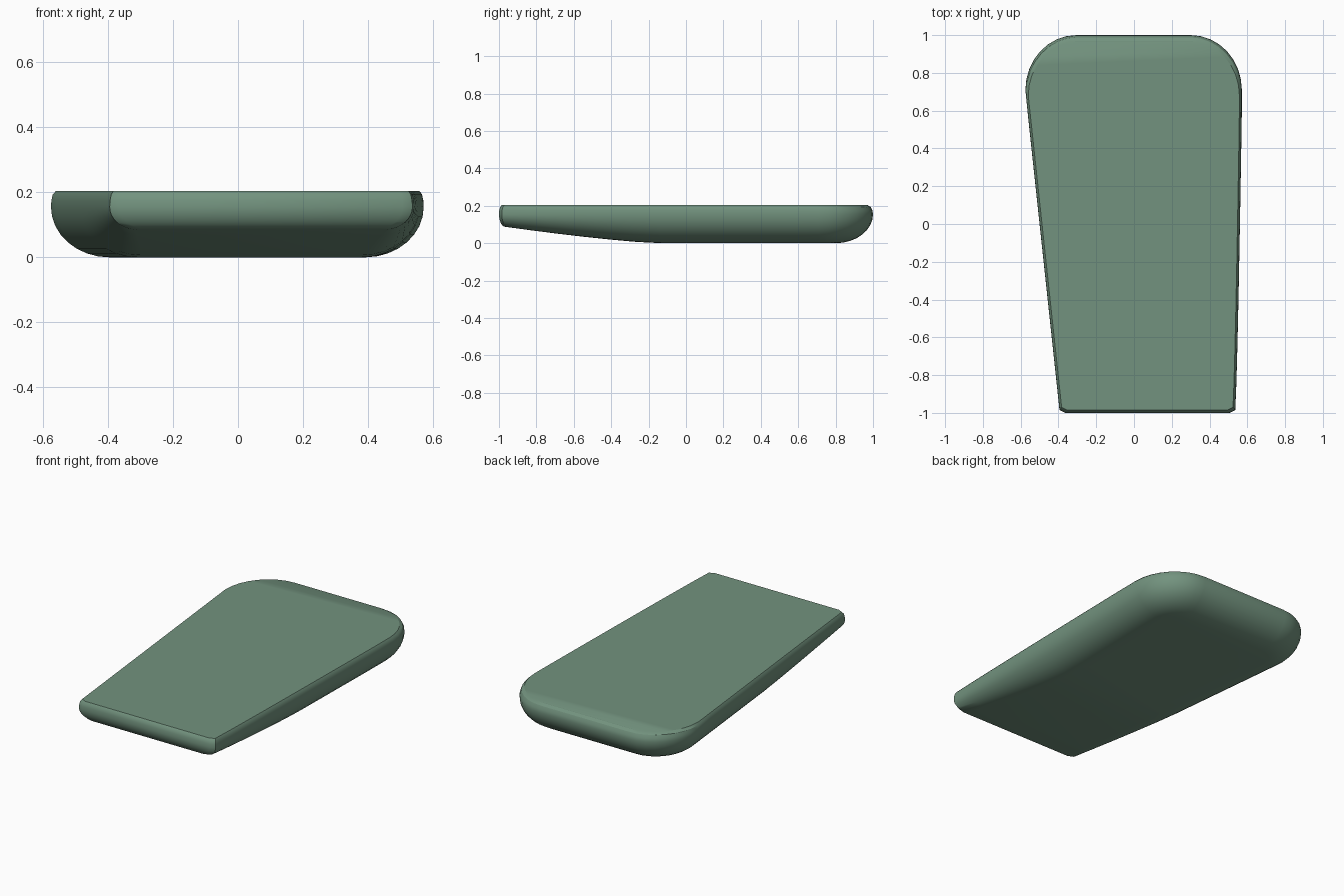
import bpy, bmesh, math

if "Cube" in bpy.data.objects:
    bpy.data.objects.remove(bpy.data.objects["Cube"])


def belly(y):
    # underside height: flat at the back, rising towards the front
    return 0.088 * (max(0.0, -0.15 - y) / 0.82) ** 1.3


def half(sign, d, e):
    # one side of a contour, front to back; d = belly inset, e = top rim inset
    y0, y1 = -1 + 0.03 * d + 0.015 * e, 1 - 0.2 * d - 0.03 * e
    rx, ry = 0.27 - 0.17 * d, 0.29 - 0.19 * d

    def edge(y):
        h = 1 - belly(y) / 0.155
        if sign < 0:
            w = 0.395 + 0.18 * min(1.0, (y + 0.98) / 1.68)
        else:
            w = 0.535 + 0.036 * min(1.0, (y + 1) / 1.6) ** 0.7
        return w - 0.18 * d * h - 0.013 * e

    ya = y1 - ry
    pts = [(edge(y0 + 0.015) - 0.03, y0)]
    pts += [(edge(y), y) for y in
            [y0 + 0.015 + (ya - y0 - 0.015) * i / 12 for i in range(13)]]
    w = edge(ya)
    for i in range(1, 9):
        a = math.pi / 2 * i / 8
        pts.append((w - rx + rx * math.cos(a), ya + ry * math.sin(a)))
    return [(sign * x, y) for x, y in pts]


bm = bmesh.new()
rings = []
# belly contours (angles), then the rounded top rim (inset, height)
levels = [(1 - math.cos(a), 0.0, math.sin(a), None)
          for a in [math.pi / 2 * k / 8 for k in range(8, -1, -1)]]
levels += [(0, 0.1, 0, 0.175), (0, 0.4, 0, 0.193), (0, 1.0, 0, 0.204)]
for d, e, s, z in levels:
    ring = []
    for sign in (-1, 1):
        ring.append([bm.verts.new((x, y, z if z else 0.155 - s * (0.155 - belly(y))))
                     for x, y in half(sign, d, e)])
    rings.append(ring)

# shell walls between contours
for a, b in zip(rings, rings[1:]):
    la, lb = a[0] + a[1][::-1], b[0] + b[1][::-1]
    for i in range(len(la)):
        j = (i + 1) % len(la)
        bm.faces.new((la[i], la[j], lb[j], lb[i]))
# underside and flat top
for left, right in (rings[0], rings[-1]):
    for i in range(len(left) - 1):
        bm.faces.new((left[i], right[i], right[i + 1], left[i + 1]))
bmesh.ops.recalc_face_normals(bm, faces=bm.faces)

mesh = bpy.data.meshes.new("tapered_pad")
bm.to_mesh(mesh)
bm.free()
pad = bpy.data.objects.new("tapered_pad", mesh)
bpy.context.collection.objects.link(pad)
mat = bpy.data.materials.new("sage_green")
mat.diffuse_color = (0.17, 0.29, 0.21, 1)
mat.use_nodes = True
mat.node_tree.nodes["Principled BSDF"].inputs["Base Color"].default_value = mat.diffuse_color
mesh.materials.append(mat)
bpy.context.view_layer.objects.active = pad
pad.select_set(True)
bpy.ops.object.shade_smooth_by_angle(angle=math.radians(30))
